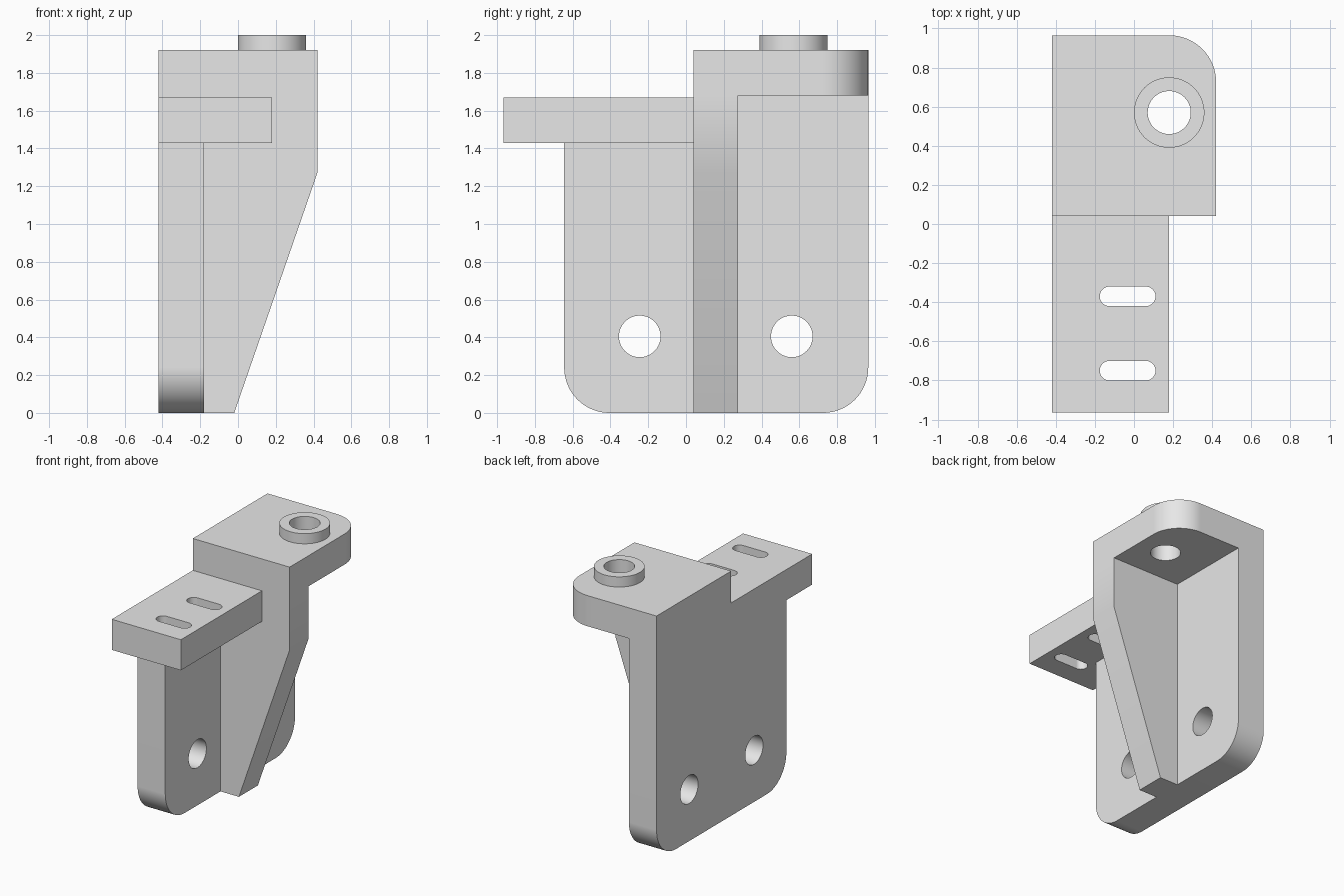
import bpy
import bmesh
from math import sin, cos, pi, radians
from mathutils import Vector

if "Cube" in bpy.data.objects:
    bpy.data.objects.remove(bpy.data.objects["Cube"], do_unlink=True)

grey = bpy.data.materials.new("plain grey")
grey.use_nodes = True
grey.diffuse_color = (0.8, 0.8, 0.8, 1)
grey.node_tree.nodes["Principled BSDF"].inputs["Base Color"].default_value = (0.8, 0.8, 0.8, 1)


def outline(corners, steps=16):
    """Closed outline from (u, v, radius) square corners, filleted where radius > 0."""
    points = []
    for i, (u, v, r) in enumerate(corners):
        p = Vector((u, v))
        before = (Vector(corners[i - 1][:2]) - p).normalized()
        after = (Vector(corners[(i + 1) % len(corners)][:2]) - p).normalized()
        if r == 0:
            points.append(p)
            continue
        centre = p + (before + after) * r
        for k in range(steps + 1):
            a = pi / 2 * k / steps
            points.append(centre - (after * cos(a) + before * sin(a)) * r)
    return points


def rect(u0, u1, v0, v1, r=0):
    return outline([(u0, v0, r), (u1, v0, r), (u1, v1, r), (u0, v1, r)])


def circle(u, v, r):
    return rect(u - r, u + r, v - r, v + r, r)


def prism(name, points, axis, low, high):
    """Extrude a flat outline along one axis."""
    bm = bmesh.new()

    def place(p, t):
        co = [p.x, p.y]
        co.insert("xyz".index(axis), t)
        return bm.verts.new(co)

    clean = [p for i, p in enumerate(points) if (p - points[i - 1]).length > 1e-4]
    face = bm.faces.new([place(p, low) for p in clean])
    extruded = bmesh.ops.extrude_face_region(bm, geom=[face])["geom"]
    move = Vector([high - low if a == axis else 0 for a in "xyz"])
    bmesh.ops.translate(bm, vec=move,
                        verts=[g for g in extruded if isinstance(g, bmesh.types.BMVert)])
    bmesh.ops.recalc_face_normals(bm, faces=bm.faces)
    mesh = bpy.data.meshes.new(name)
    bm.to_mesh(mesh)
    bm.free()
    mesh.materials.append(grey)
    ob = bpy.data.objects.new(name, mesh)
    bpy.context.collection.objects.link(ob)
    return ob


def combine(body, tool, operation):
    """Apply one boolean and discard the tool."""
    mod = body.modifiers.new("combine", "BOOLEAN")
    mod.object, mod.operation, mod.solver = tool, operation, "EXACT"
    bpy.context.view_layer.objects.active = body
    bpy.ops.object.modifier_apply(modifier=mod.name)
    bpy.data.objects.remove(tool, do_unlink=True)


# Upright mounting plate, stepped at the top and rounded at the foot
BACK, LEDGE, REAR = -0.42, 0.04, 0.965
bracket = prism("bracket", outline([
    (-0.645, 0, 0.24), (REAR, 0, 0.24), (REAR, 1.92, 0),
    (LEDGE, 1.92, 0), (LEDGE, 1.5, 0), (-0.645, 1.5, 0)]), "x", BACK, -0.18)

# Tapered rib, top block with a rounded corner, slotted shelf, raised boss
additions = [
    prism("rib", outline([(BACK, 0, 0), (-0.02, 0, 0), (0.42, 1.27, 0),
                          (0.42, 1.92, 0), (BACK, 1.92, 0)]), "y", LEDGE, 0.275),
    prism("top_block", outline([(BACK, LEDGE, 0), (0.42, LEDGE, 0),
                                (0.42, REAR, 0.24), (BACK, REAR, 0)]), "z", 1.68, 1.92),
    prism("shelf", rect(BACK, 0.18, -0.965, 0.15), "z", 1.43, 1.67),
    prism("boss", circle(0.18, 0.57, 0.18), "z", 1.8, 2.0),
]
for part in additions:
    combine(bracket, part, "UNION")

# Bolt holes, boss bore and shelf slots
cutters = [prism("bolt_hole", circle(y, 0.405, 0.11), "x", -0.6, 0) for y in (-0.245, 0.56)]
cutters += [prism("slot", rect(-0.175, 0.11, y - 0.05, y + 0.05, 0.05), "z", 1.3, 1.8)
            for y in (-0.37, -0.75)]
cutters.append(prism("bore", circle(0.18, 0.57, 0.11), "z", 1.5, 2.2))
for cutter in cutters:
    combine(bracket, cutter, "DIFFERENCE")

# Smooth curved walls, crisp edges
bpy.ops.object.select_all(action="DESELECT")
bracket.select_set(True)
bpy.context.view_layer.objects.active = bracket
bpy.ops.object.shade_smooth_by_angle(angle=radians(20))
weighted = bracket.modifiers.new("weighted normals", "WEIGHTED_NORMAL")
weighted.keep_sharp = True
